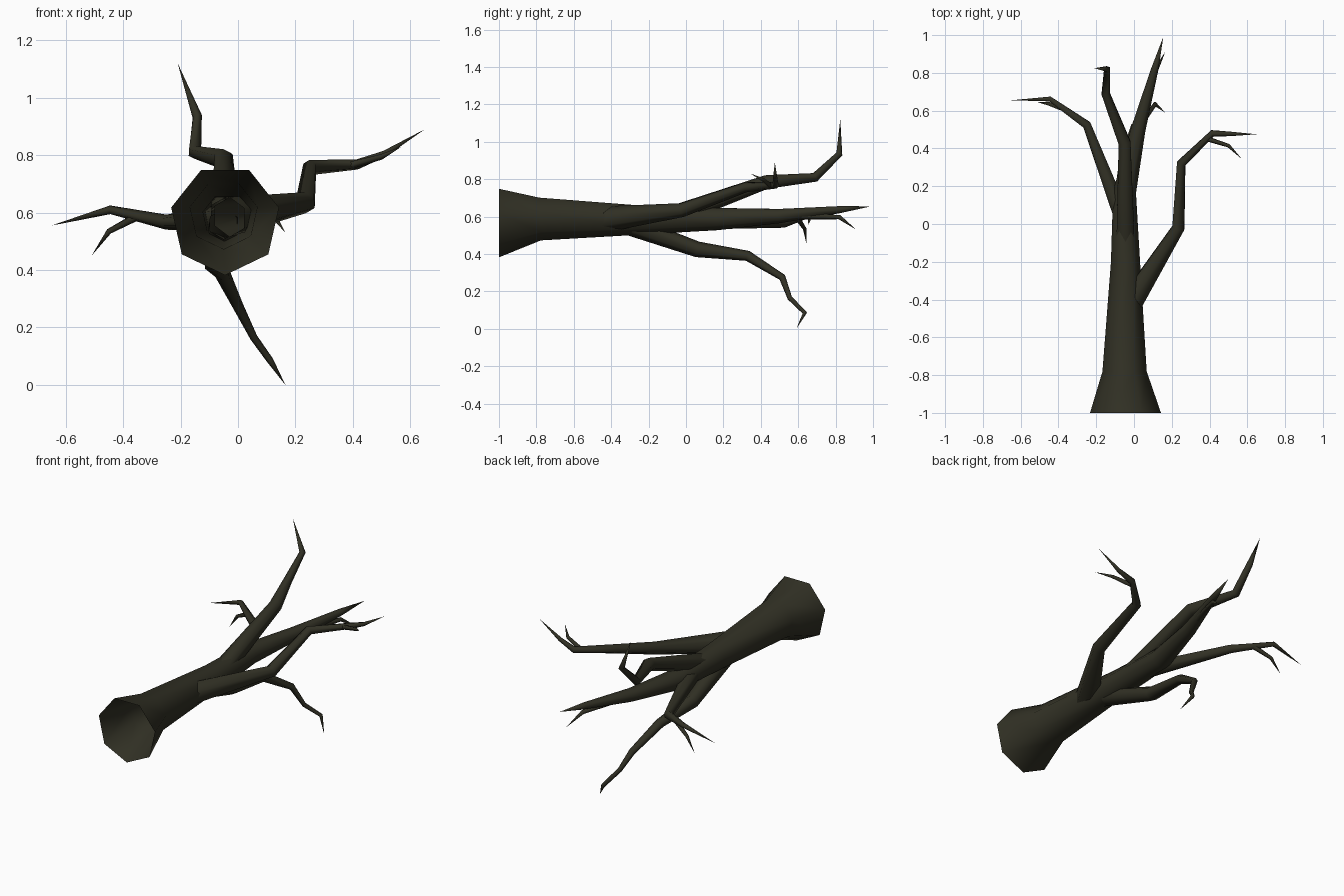
import bpy, bmesh, math
from mathutils import Vector

if "Cube" in bpy.data.objects:
    bpy.data.objects.remove(bpy.data.objects["Cube"])

bark = bpy.data.materials.new("dark_bark")
bark.diffuse_color = (0.031, 0.030, 0.018, 1)
bark.use_nodes = True
bark.node_tree.nodes["Principled BSDF"].inputs["Base Color"].default_value = bark.diffuse_color


def limb(name, pts, sides):
    """Tapered open tube through (x, y, z, radius); radius 0 closes to a point."""
    bm = bmesh.new()
    co = [Vector(p[:3]) for p in pts]
    rings = []
    for i, p in enumerate(pts):
        if p[3] == 0:
            rings.append([bm.verts.new(co[i])])
            continue
        nxt = (co[i + 1] - co[i]).normalized()
        prv = (co[i] - co[i - 1]).normalized() if i else nxt
        t = (nxt + prv).normalized()
        if i == 0:
            t = Vector((0, 1, 0)) if name == "trunk" else nxt
            u = Vector((1, 0, 0))
        u = (u - t * u.dot(t)).normalized()      # carry the frame along the limb
        v = u.cross(t)
        r = p[3] / max(0.8, t.dot(nxt))          # mitre at bends
        rings.append([])
        for k in range(sides):
            a = math.tau * k / sides - math.pi / 2
            # u x t points to +z when t is +y
            rings[-1].append(bm.verts.new(co[i] + r * (math.cos(a) * u + math.sin(a) * v)))
    for a, b in zip(rings, rings[1:]):
        for k in range(sides):
            j = (k + 1) % sides
            if len(b) == 1:
                bm.faces.new((a[j], a[k], b[0]))
            else:
                bm.faces.new((a[j], a[k], b[k], b[j]))
    bm.normal_update()
    # orient outwards
    f = next(iter(bm.faces))
    if f.normal.dot(f.calc_center_median() - (co[0] + co[1]) / 2) < 0:
        bmesh.ops.reverse_faces(bm, faces=bm.faces[:])
    for f in bm.faces:
        f.smooth = True
    me = bpy.data.meshes.new(name)
    bm.to_mesh(me)
    bm.free()
    me.materials.append(bark)
    bpy.context.collection.objects.link(bpy.data.objects.new(name, me))


# Trunk, lying along y, flared open base
limb("trunk", [(-.045, -1, .575, .192), (-.05, -.78, .593, .12), (-.045, -.2, .585, .079),
               (-.05, .17, .59, .062), (.022, .5, .605, .04), (.11, .82, .638, .02),
               (.155, .99, .655, 0)], 7)
limb("trunk_twig", [(.06, .62, .605, .022), (.118, .82, .598, .012), (.165, .91, .53, 0)], 5)

# Upper branch
limb("upper_branch", [(-.045, -.08, .60, .055), (-.05, .43, .785, .036), (-.15, .69, .81, .023),
                      (-.142, .82, .935, .016), (-.21, .825, 1.12, 0)], 6)

# Right branch and its twig
limb("right_branch", [(-.03, -.44, .585, .07), (.235, -.02, .635, .036), (.25, .32, .757, .025),
                      (.415, .48, .768, .017), (.51, .477, .805, .012), (.65, .475, .89, 0)], 6)
limb("right_twig", [(.39, .45, .765, .014), (.50, .415, .795, .010), (.57, .345, .83, 0)], 5)

# Left branch and its twig
limb("left_branch", [(-.05, .0, .58, .05), (-.25, .525, .567, .025), (-.445, .662, .61, .014),
                     (-.65, .655, .555, 0)], 6)
limb("left_twig", [(-.35, .60, .588, .015), (-.45, .635, .535, .010), (-.51, .645, .45, 0)], 5)

# Lower branch, hanging down to the ground
limb("lower_branch", [(-.05, -.32, .56, .055), (-.078, .06, .425, .042), (-.055, .33, .39, .027),
                      (.0, .515, .275, .018), (.055, .555, .165, .013), (.112, .635, .085, .010),
                      (.165, .59, .0, 0)], 6)
